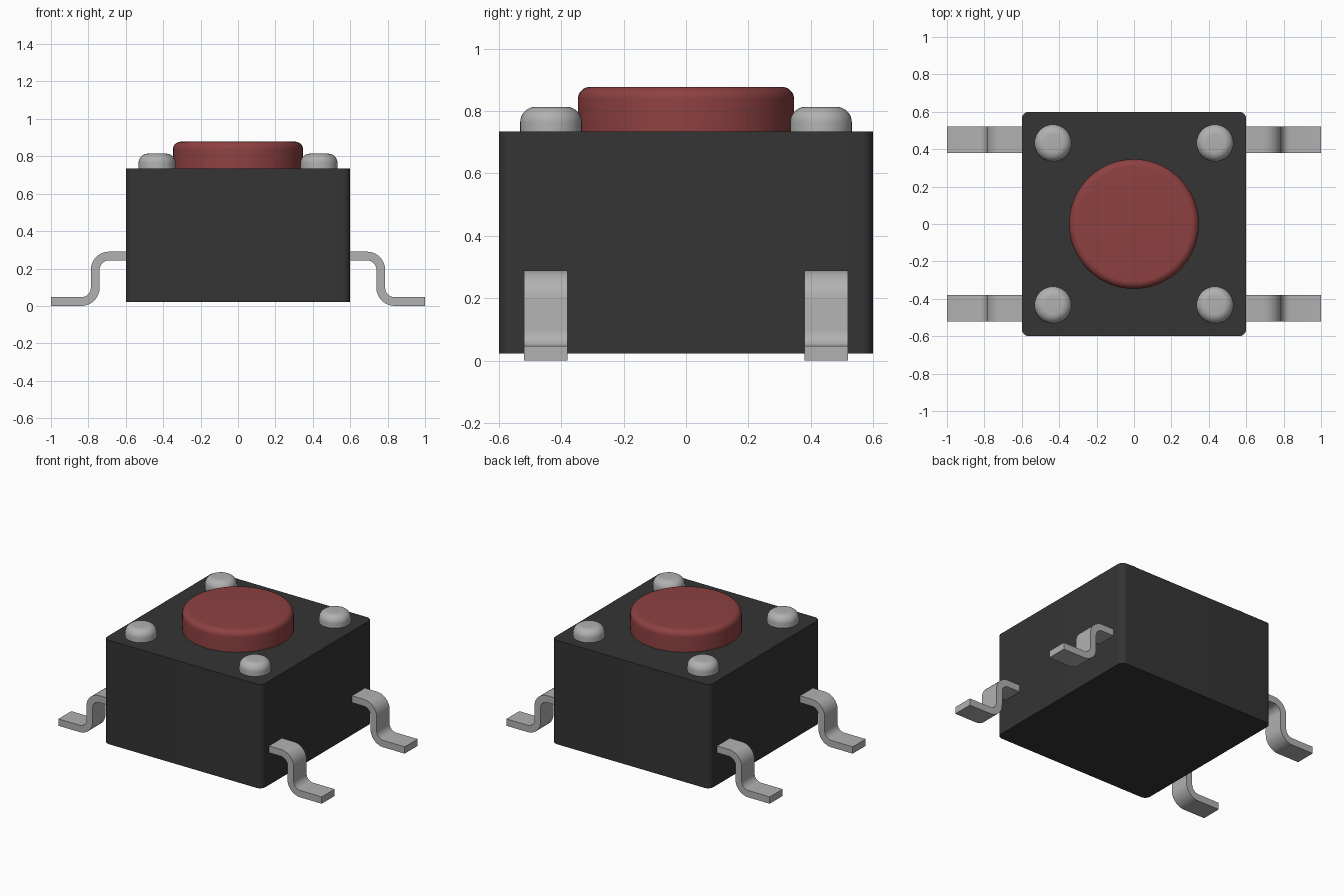
import bpy, bmesh, math

if "Cube" in bpy.data.objects:
    bpy.data.objects.remove(bpy.data.objects["Cube"])


def material(name, rgb):
    m = bpy.data.materials.new(name)
    m.diffuse_color = (*rgb, 1)
    m.use_nodes = True
    m.node_tree.nodes["Principled BSDF"].inputs["Base Color"].default_value = m.diffuse_color
    return m


BLACK = material("black plastic", (0.035, 0.035, 0.035))
RED = material("red plastic", (0.27, 0.052, 0.052))
METAL = material("grey metal", (0.44, 0.44, 0.44))


def finish(name, bm, mat):
    bmesh.ops.recalc_face_normals(bm, faces=bm.faces)
    mesh = bpy.data.meshes.new(name)
    bm.to_mesh(mesh)
    bm.free()
    ob = bpy.data.objects.new(name, mesh)
    bpy.context.collection.objects.link(ob)
    mesh.materials.append(mat)
    bpy.ops.object.select_all(action="DESELECT")
    ob.select_set(True)
    bpy.context.view_layer.objects.active = ob
    bpy.ops.object.shade_smooth_by_angle(angle=math.radians(30))
    return ob


def arc(cx, cz, r, start, end, steps=8):
    angles = [math.radians(start + (end - start) * i / steps) for i in range(steps + 1)]
    return [(cx + r * math.cos(a), cz + r * math.sin(a)) for a in angles]


def extrude(name, points, vec, mat):
    """Closed outline of 3D points pushed along vec."""
    bm = bmesh.new()
    face = bm.faces.new([bm.verts.new(p) for p in points])
    bmesh.ops.solidify  # outline is kept as the first cap
    cap = bmesh.ops.extrude_face_region(bm, geom=[face], use_keep_orig=True)
    verts = [g for g in cap["geom"] if isinstance(g, bmesh.types.BMVert)]
    bmesh.ops.translate(bm, verts=verts, vec=vec)
    return finish(name, bm, mat)


def rounded_disc(name, x, y, radius, z0, z1, fillet, mat, sides):
    """Upright cylinder with a filleted top rim."""
    profile = [(radius, z0)] + arc(radius - fillet, z1 - fillet, fillet, 0, 90)
    bm = bmesh.new()
    rings = [[bm.verts.new((x + r * math.cos(math.tau * i / sides),
                            y + r * math.sin(math.tau * i / sides), z))
              for i in range(sides)] for r, z in profile]
    for a, b in zip(rings, rings[1:]):
        for i in range(sides):
            j = (i + 1) % sides
            bm.faces.new((a[i], a[j], b[j], b[i]))
    bm.faces.new(rings[0][::-1])
    bm.faces.new(rings[-1])
    return finish(name, bm, mat)


# Housing: square block with rounded upright edges
H, R = 0.6, 0.04
outline = (arc(H - R, H - R, R, 0, 90) + arc(R - H, H - R, R, 90, 180)
           + arc(R - H, R - H, R, 180, 270) + arc(H - R, R - H, R, 270, 360))
extrude("housing", [(x, y, 0.022) for x, y in outline], (0, 0, 0.713), BLACK)

# Push button
rounded_disc("button", 0, 0, 0.347, 0.72, 0.878, 0.04, RED, 64)

# Gull-wing lead outline: upper edge outwards, then lower edge back
T, RI, RO = 0.047, 0.05, 0.097
XO, TOP = 0.787, 0.29
lead = ([(0.58, TOP)] + arc(XO - RO, TOP - RO, RO, 90, 0)
        + arc(XO + RI, T + RI, RI, 180, 270) + [(1, T), (1, 0)]
        + arc(XO + RI, RO, RO, 270, 180)
        + arc(XO - RO, TOP - RO, RI, 0, 90) + [(0.58, TOP - T)])

# Four corner studs and four leads
for sx, side in ((-1, "left"), (1, "right")):
    for sy, end in ((-1, "front"), (1, "back")):
        rounded_disc(f"stud_{end}_{side}", sx * 0.433, sy * 0.433, 0.099,
                     0.72, 0.814, 0.05, METAL, 40)
        extrude(f"lead_{end}_{side}",
                [(sx * x, sy * 0.45 - 0.07, z) for x, z in lead], (0, 0.14, 0), METAL)
